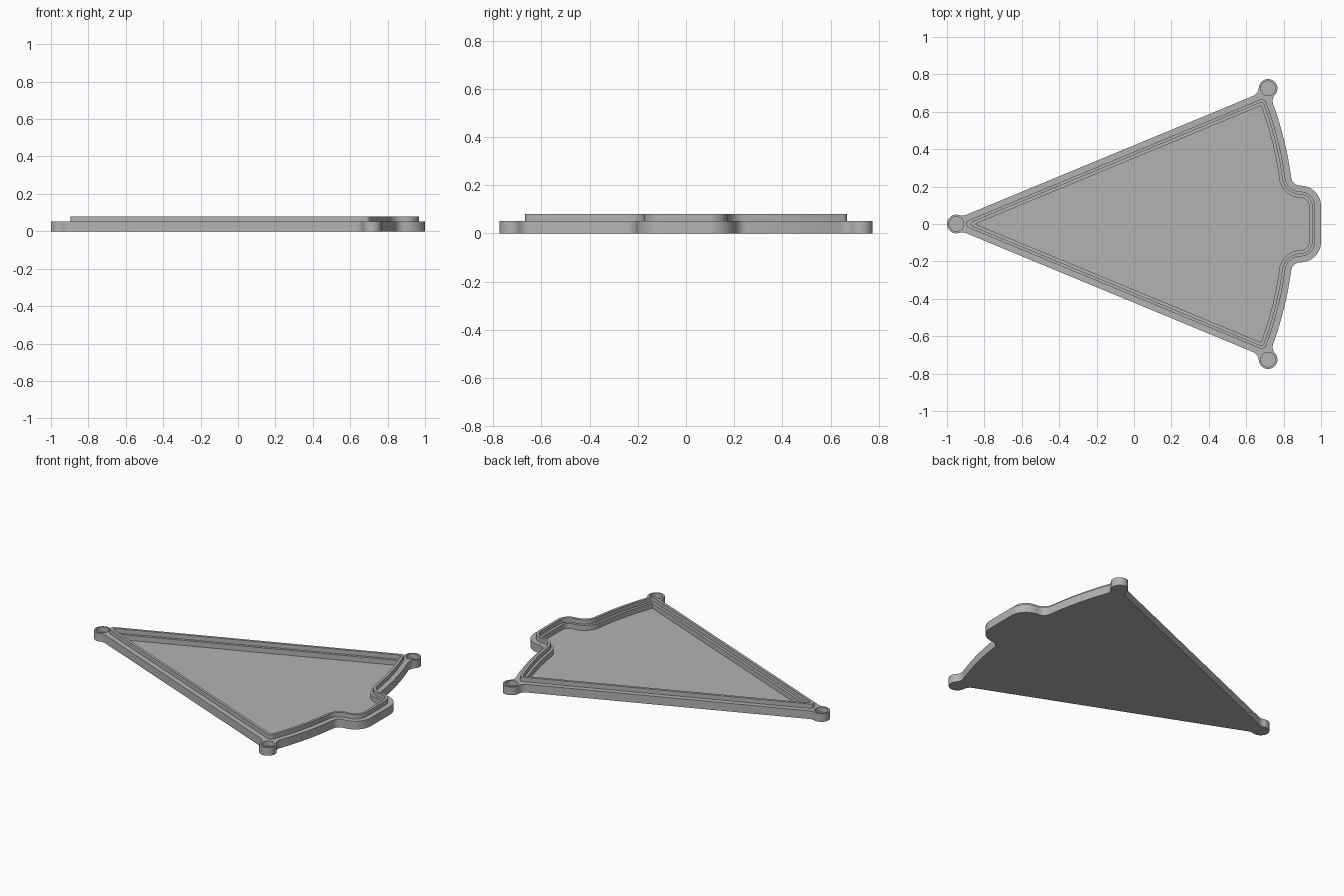
import bpy
import bmesh
from math import sin, cos, asin, acos, atan2, sqrt, pi, radians
from mathutils import Vector

cube = bpy.data.objects.get("Cube")
if cube:
    bpy.data.objects.remove(cube)

# Main dimensions: a wedge sector with a tab on its curved side
APEX = Vector((-1.016, 0))
HALF = radians(22.5)
R = 1.873
TAB_X, TAB_Y, TAB_R = 1.0, 0.205, 0.11
FILLET = 0.05
BOSS_R, HOLE_R = 0.05, 0.039
TIP_BOSS = Vector((-0.95, 0))
CORNER_BOSS = Vector((0.717, 0.725))
FLOOR_Z, LEDGE_Z, RIM_Z = 0.02, 0.052, 0.08


def polar(c, r, a):
    return Vector((c[0] + r * cos(a), c[1] + r * sin(a)))


def arc(c, r, a0, a1, n=12):
    return [polar(c, r, a0 + (a1 - a0) * i / n) for i in range(n + 1)]


def angle(a, b):
    return atan2(b[1] - a[1], b[0] - a[0])


def close_loop(half):
    """Drop repeated points, then mirror the half outline across the x axis."""
    pts = [half[0]]
    for p in half[1:]:
        if (p - pts[-1]).length > 1e-5:
            pts.append(p)
    return pts + [Vector((p.x, -p.y)) for p in reversed(pts) if abs(p.y) > 1e-6]


def tab_path(d):
    """Tab corner and concave blend into the curved side, at inset d."""
    y = TAB_Y + FILLET
    blend = asin(y / (R + FILLET))
    c = polar(APEX, R + FILLET, blend)
    path = arc((TAB_X - TAB_R, TAB_Y - TAB_R), TAB_R - d, 0, pi / 2)
    path += arc(c, FILLET + d, -pi / 2, blend - pi)
    return path, blend


def inset_loop(d, r):
    """Tray outline inset by d, with corners rounded to r."""
    path, blend = tab_path(d)
    k = R - d - r
    turn = HALF - asin((d + r) / k)
    path += arc(APEX, R - d, blend, turn, 32)
    path += arc(polar(APEX, k, turn), r, turn, HALF + pi / 2)
    path += arc((APEX.x + (d + r) / sin(HALF), 0), r, HALF + pi / 2, pi)
    return close_loop(path)


def outer_loop():
    """Outside outline, with the three bosses blended in."""
    path, blend = tab_path(0)
    f, reach = FILLET, FILLET + BOSS_R
    along = Vector((cos(HALF), sin(HALF)))
    out = Vector((-sin(HALF), cos(HALF)))

    def side_blend(boss, sign):
        rel = boss - APEX
        u, v = rel.dot(along), rel.dot(out)
        return APEX + out * f + along * (u + sign * sqrt(reach ** 2 - (f - v) ** 2))

    # Curved side up to the corner boss
    b = (CORNER_BOSS - APEX).length
    k = R + f
    turn = angle(APEX, CORNER_BOSS) - acos((b * b + k * k - reach ** 2) / (2 * b * k))
    c1 = polar(APEX, k, turn)
    c2 = side_blend(CORNER_BOSS, -1)
    c3 = side_blend(TIP_BOSS, 1)
    path += arc(APEX, R, blend, turn, 32)
    path += arc(c1, f, turn + pi, angle(c1, CORNER_BOSS), 8)
    path += arc(CORNER_BOSS, BOSS_R, angle(CORNER_BOSS, c1),
                angle(CORNER_BOSS, c2) % (2 * pi), 24)
    # Straight side down to the tip boss
    path += arc(c2, f, angle(c2, CORNER_BOSS), HALF - pi / 2, 8)
    path += arc(c3, f, HALF - pi / 2, angle(c3, TIP_BOSS) - (2 * pi if angle(c3, TIP_BOSS) > 0 else 0), 8)
    path += arc(TIP_BOSS, BOSS_R, angle(TIP_BOSS, c3), pi, 16)
    return close_loop(path)


bm = bmesh.new()


def ring(pts, z):
    return [bm.verts.new((p.x, p.y, z)) for p in pts]


def bridge(a, b):
    for i in range(len(a)):
        j = (i + 1) % len(a)
        bm.faces.new((a[i], a[j], b[j], b[i]))


# Outer wall and underside
outline = outer_loop()
bottom, top = ring(outline, 0), ring(outline, LEDGE_Z)
bm.faces.new(bottom)
bridge(bottom, top)
ledge_rings = [top]

# Raised rim, inner ledge and recessed floor, from outside inwards
rim_out, rim_in, well = inset_loop(0.032, 0.023), inset_loop(0.048, 0.012), inset_loop(0.064, 0.003)
steps = [ring(rim_out, LEDGE_Z), ring(rim_out, RIM_Z), ring(rim_in, RIM_Z),
         ring(rim_in, LEDGE_Z), ring(well, LEDGE_Z), ring(well, FLOOR_Z)]
for a, b in zip(steps, steps[1:]):
    bridge(a, b)
bm.faces.new(steps[-1])
ledge_rings.append(steps[0])

# Blind round sockets in the bosses
for boss in (TIP_BOSS, CORNER_BOSS, Vector((CORNER_BOSS.x, -CORNER_BOSS.y))):
    circle = arc(boss, HOLE_R, 0, 2 * pi, 32)[:-1]
    mouth, base = ring(circle, LEDGE_Z), ring(circle, FLOOR_Z)
    bridge(mouth, base)
    bm.faces.new(base)
    ledge_rings.append(mouth)

# Flat outer ledge around the rim and sockets
edges = [bm.edges.get((r[i - 1], r[i])) for r in ledge_rings for i in range(len(r))]
bmesh.ops.triangle_fill(bm, edges=edges, use_beauty=True, normal=(0, 0, 1))
bmesh.ops.recalc_face_normals(bm, faces=bm.faces)

mesh = bpy.data.meshes.new("wedge_tray")
bm.to_mesh(mesh)
bm.free()
tray = bpy.data.objects.new("wedge_tray", mesh)
bpy.context.collection.objects.link(tray)

# Plain grey finish
grey = bpy.data.materials.new("plain_grey")
grey.use_nodes = True
colour = (0.45, 0.45, 0.45, 1)
grey.diffuse_color = colour
grey.node_tree.nodes["Principled BSDF"].inputs["Base Color"].default_value = colour
mesh.materials.append(grey)

bpy.ops.object.select_all(action="DESELECT")
tray.select_set(True)
bpy.context.view_layer.objects.active = tray
bpy.ops.object.shade_smooth_by_angle(angle=radians(30))
